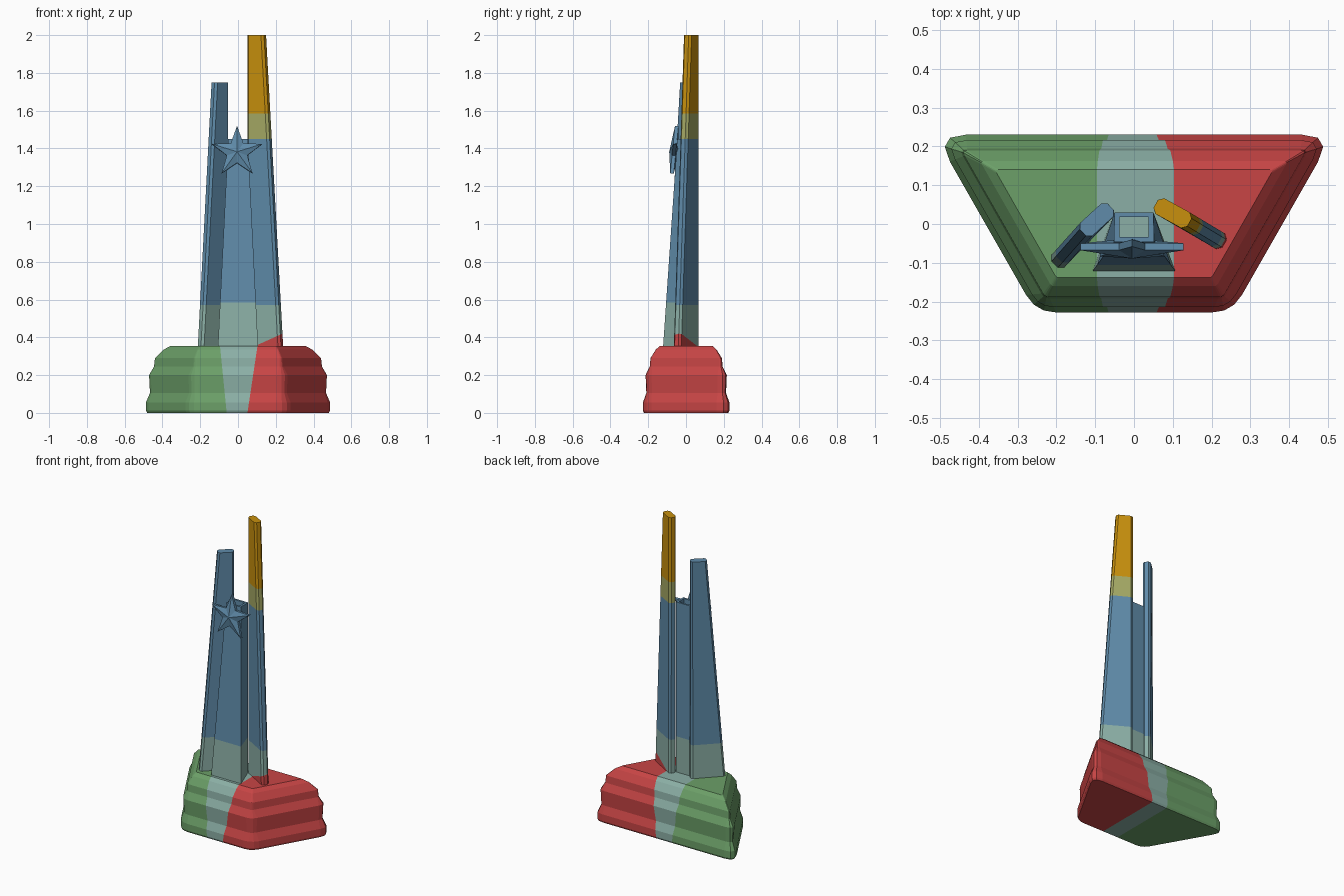
import bpy, bmesh
from math import sin, cos, pi
from mathutils import Vector, Matrix

if "Cube" in bpy.data.objects:
    bpy.data.objects.remove(bpy.data.objects["Cube"])


def material(name, rgb):
    m = bpy.data.materials.new(name)
    m.diffuse_color = (*rgb, 1)
    m.use_nodes = True
    m.node_tree.nodes["Principled BSDF"].inputs["Base Color"].default_value = m.diffuse_color
    return m


GREEN = material("green", (0.15, 0.35, 0.14))
TEAL = material("pale_teal", (0.26, 0.43, 0.38))
RED = material("red", (0.58, 0.06, 0.06))
BLUE = material("blue", (0.115, 0.26, 0.40))
OLIVE = material("olive", (0.38, 0.40, 0.13))
GOLD = material("gold", (0.58, 0.28, 0.004))


def loft(loops):
    """Skin a list of closed loops and cap both ends."""
    bm = bmesh.new()
    rings = [[bm.verts.new(p) for p in loop] for loop in loops]
    n = len(rings[0])
    for a, b in zip(rings, rings[1:]):
        for i in range(n):
            j = (i + 1) % n
            bm.faces.new((a[i], a[j], b[j], b[i]))
    bm.faces.new(rings[0][::-1])
    bm.faces.new(rings[-1])
    return bm


def finish(name, bm, mats, cuts=()):
    """Split at the colour borders; each face takes the band past the cuts it lies beyond."""
    for co, no in cuts:
        bmesh.ops.bisect_plane(bm, geom=bm.verts[:] + bm.edges[:] + bm.faces[:],
                               plane_co=co, plane_no=no)
    bmesh.ops.recalc_face_normals(bm, faces=bm.faces[:])
    for f in bm.faces:
        c = f.calc_center_median()
        f.material_index = sum((c - Vector(co)).dot(Vector(no)) > 0 for co, no in cuts)
    me = bpy.data.meshes.new(name)
    bm.to_mesh(me)
    bm.free()
    for m in mats:
        me.materials.append(m)
    ob = bpy.data.objects.new(name, me)
    bpy.context.collection.objects.link(ob)
    return ob


# Stepped base: trapezoid outline, inset per level, with rounded corners
def base_loop(d, z):
    yb, yf, k = 0.23 - d, -0.228 + d, 0.571
    half = lambda y: 0.514 - k * (0.23 - y) - 1.152 * d
    corners = [Vector((half(yb), yb)), Vector((-half(yb), yb)),
               Vector((-half(yf), yf)), Vector((half(yf), yf))]
    shrink = max(0.12, 1 - d / 0.05)
    pts = []
    for i, c in enumerate(corners):
        cut = (0.08 if i < 2 else 0.052) * shrink
        a = c + (corners[i - 1] - c).normalized() * cut
        b = c + (corners[(i + 1) % 4] - c).normalized() * cut
        for t in (0, 1 / 3, 2 / 3, 1):
            p = a * (1 - t) ** 2 + c * 2 * t * (1 - t) + b * t * t
            pts.append((p.x, p.y, z))
    return pts


levels = [(0.006, 0), (0, 0.012), (0, 0.055), (0.018, 0.105), (0.014, 0.2),
          (0.036, 0.245), (0.04, 0.29), (0.068, 0.335), (0.09, 0.355)]
finish("base", loft([base_loop(d, z) for d, z in levels]), [GREEN, TEAL, RED],
       [((-0.06, 0, 0), (1, 0, 0.1)), ((0.05, 0, 0), (1, 0, -0.15))])


# Tapering blades: flat bar section with chamfered ends
def blade_loop(inner, outer, z, t=0.023, c=0.012):
    p, q = Vector(inner), Vector(outer)
    u = (q - p).normalized()
    n = Vector((-u.y, u.x))
    pts = [p - n * t * .5, p + u * c - n * t, q - u * c - n * t, q - n * t * .5,
           q + n * t * .5, q - u * c + n * t, p + u * c + n * t, p + n * t * .5]
    return [(v.x, v.y, z) for v in pts]


def level(z):
    return ((0, 0, z), (0, 0, 1))


finish("tall_blade",
       loft([blade_loop((0.056, 0.052), (0.234, -0.051), 0.34),
             blade_loop((0.056, 0.052), (0.143, 0.004), 2.0)]),
       [RED, TEAL, BLUE, OLIVE, GOLD],
       [((0.17, 0, 0.39), (-0.45, 0, 1)), level(0.57), level(1.45), level(1.585)])
finish("short_blade",
       loft([blade_loop((-0.06, 0.044), (-0.205, -0.105), 0.34),
             blade_loop((-0.06, 0.044), (-0.132, -0.022), 1.75)]),
       [TEAL, BLUE], [level(0.57)])


# Hollow centre column with a sloping front panel
def column_loop(front, back, yf, yb, z):
    return [(-front, yf, z), (front, yf, z), (back, yb, z), (-back, yb, z)]


finish("centre_column",
       loft([column_loop(0.107, 0.05, -0.122, 0.03, 0.34),
             column_loop(0.052, 0.05, -0.046, 0.03, 1.45),
             column_loop(0.038, 0.038, -0.034, 0.018, 1.45),
             column_loop(0.038, 0.038, -0.034, 0.018, 0.36)]),
       [TEAL, BLUE], [level(0.585)])

# Faceted star, ridged front and back, leaning with the panel
bm = bmesh.new()
rims = []
for y in (-0.009, 0.009):
    rim = []
    for i in range(10):
        r, a = (0.14, 0.057)[i % 2], pi / 2 + i * pi / 5
        rim.append(bm.verts.new((r * cos(a), y, r * sin(a))))
    hub = bm.verts.new((0, y * 2.9, 0))
    for i in range(10):
        bm.faces.new((hub, rim[i], rim[(i + 1) % 10]))
    rims.append(rim)
for i in range(10):
    j = (i + 1) % 10
    bm.faces.new((rims[0][i], rims[0][j], rims[1][j], rims[1][i]))
bm.transform(Matrix.Translation((-0.005, -0.063, 1.38)) @ Matrix.Rotation(-0.1, 4, 'X'))
finish("star", bm, [BLUE])
